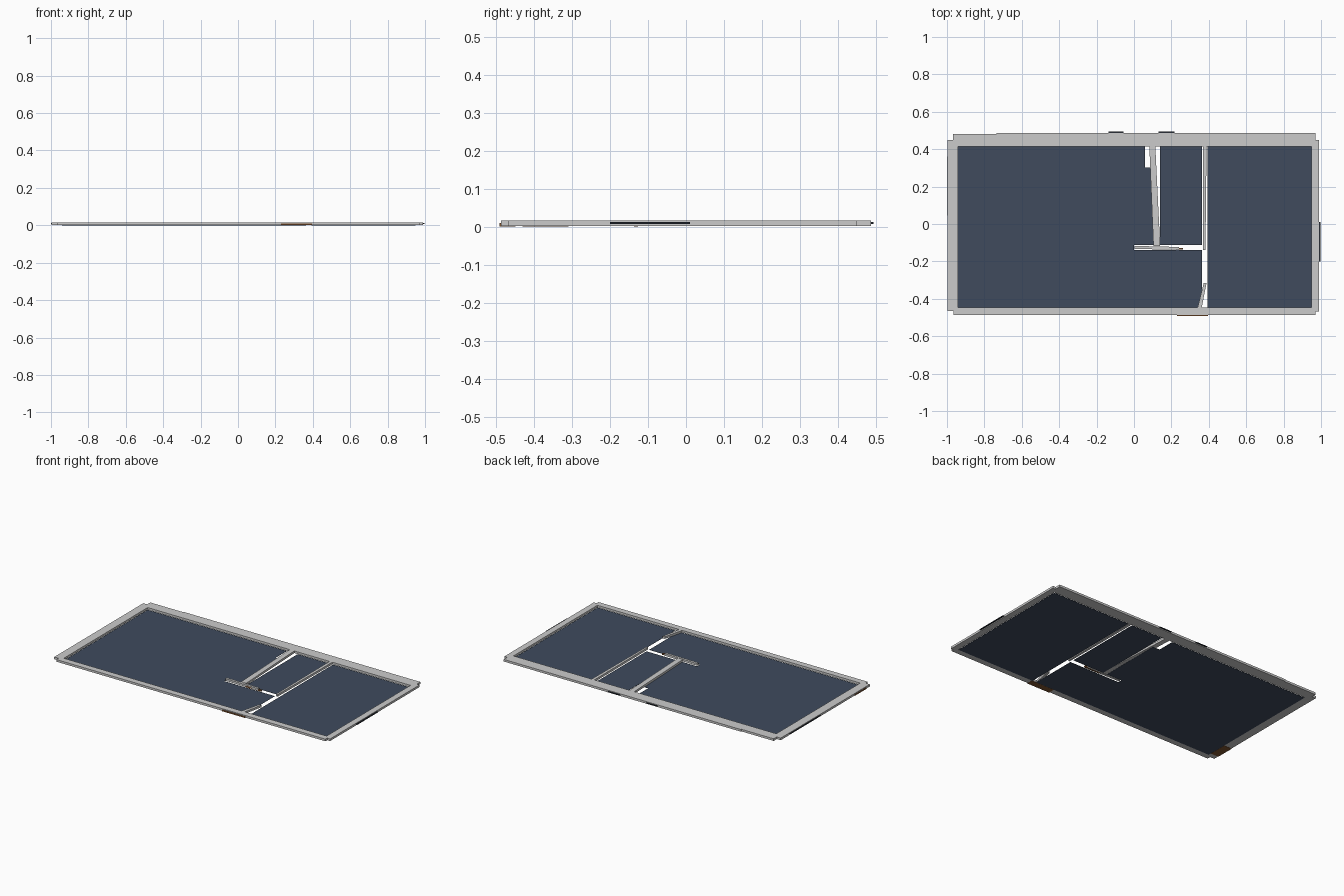
import bpy, bmesh

if "Cube" in bpy.data.objects:
    bpy.data.objects.remove(bpy.data.objects["Cube"])


def material(name, rgb):
    m = bpy.data.materials.new(name)
    m.diffuse_color = (*rgb, 1)
    m.use_nodes = True
    m.node_tree.nodes["Principled BSDF"].inputs["Base Color"].default_value = m.diffuse_color
    return m


SLATE = material("slate_floor", (0.05, 0.07, 0.11))
GLASS = material("dark_glass", (0.02, 0.025, 0.035))
WOOD = material("door_wood", (0.22, 0.09, 0.03))


def prism(name, outline, z0, z1, mat=None):
    """Extrude a flat outline from z0 to z1."""
    bm = bmesh.new()
    face = bm.faces.new([bm.verts.new((x, y, z0)) for x, y in outline])
    ext = bmesh.ops.extrude_face_region(bm, geom=[face])
    for v in ext["geom"]:
        if isinstance(v, bmesh.types.BMVert):
            v.co.z = z1
    bmesh.ops.recalc_face_normals(bm, faces=bm.faces)
    me = bpy.data.meshes.new(name)
    bm.to_mesh(me)
    bm.free()
    if mat:
        me.materials.append(mat)
    ob = bpy.data.objects.new(name, me)
    bpy.context.collection.objects.link(ob)
    return ob


def rect(x0, x1, y0, y1):
    return [(x0, y0), (x1, y0), (x1, y1), (x0, y1)]


W0, W1 = 0.002, 0.016

# Room floors, with gaps below the inner walls
prism("main_room_floor",
      [(-0.94, -0.447), (0.363, -0.447), (0.363, -0.14), (0.0, -0.14),
       (0.0, -0.113), (0.11, -0.113), (0.11, 0.302), (0.06, 0.302),
       (0.06, 0.415), (-0.94, 0.415)], 0, 0.001, SLATE)
prism("small_room_floor", rect(0.138, 0.363, -0.113, 0.415), 0, 0.001, SLATE)
prism("side_room_floor", rect(0.392, 0.95, -0.447, 0.415), 0, 0.001, SLATE)

# Outer walls, stepped at the corners
prism("back_wall", [(-0.968, 0.415), (0.97, 0.415), (0.97, 0.487),
                    (-0.735, 0.487), (-0.735, 0.482), (-0.968, 0.482)], W0, W1)
prism("front_wall", rect(-0.965, 0.97, -0.487, -0.447), W0, W1)
prism("left_wall", rect(-0.996, -0.94, -0.465, 0.45), W0, W1)
prism("right_wall", rect(0.95, 0.99, -0.468, 0.45), W0, W1)

# Inner walls
prism("slanted_inner_wall", [(0.104, -0.117), (0.14, -0.117), (0.114, 0.415),
                             (0.082, 0.415)], W0, W1)
prism("cross_wall", [(0.002, -0.133), (0.24, -0.138), (0.24, -0.123),
                     (0.002, -0.117)], W0, W1)
prism("long_inner_wall", [(0.37, -0.138), (0.382, -0.138), (0.388, 0.415),
                          (0.368, 0.415)], W0, W1)
prism("diagonal_wall", [(0.34, -0.447), (0.362, -0.447), (0.388, -0.315),
                        (0.373, -0.315)], W0, W1)

# Windows set through the outer walls
for name, box in {
    "left_window": (-1.0, -0.942, 0.045, 0.36),
    "right_window": (0.952, 0.998, -0.2, 0.01),
    "back_window_left": (-0.137, -0.057, 0.417, 0.494),
    "back_window_right": (0.132, 0.216, 0.417, 0.494),
}.items():
    prism(name, rect(*box), 0.007, 0.012, GLASS)

# Doors
for name, box in {
    "front_door": (0.23, 0.395, -0.491, -0.449),
    "left_door": (-0.998, -0.942, -0.43, -0.31),
    "inner_door": (0.15, 0.262, -0.137, -0.127),
}.items():
    prism(name, rect(*box), 0.001, 0.01, WOOD)
